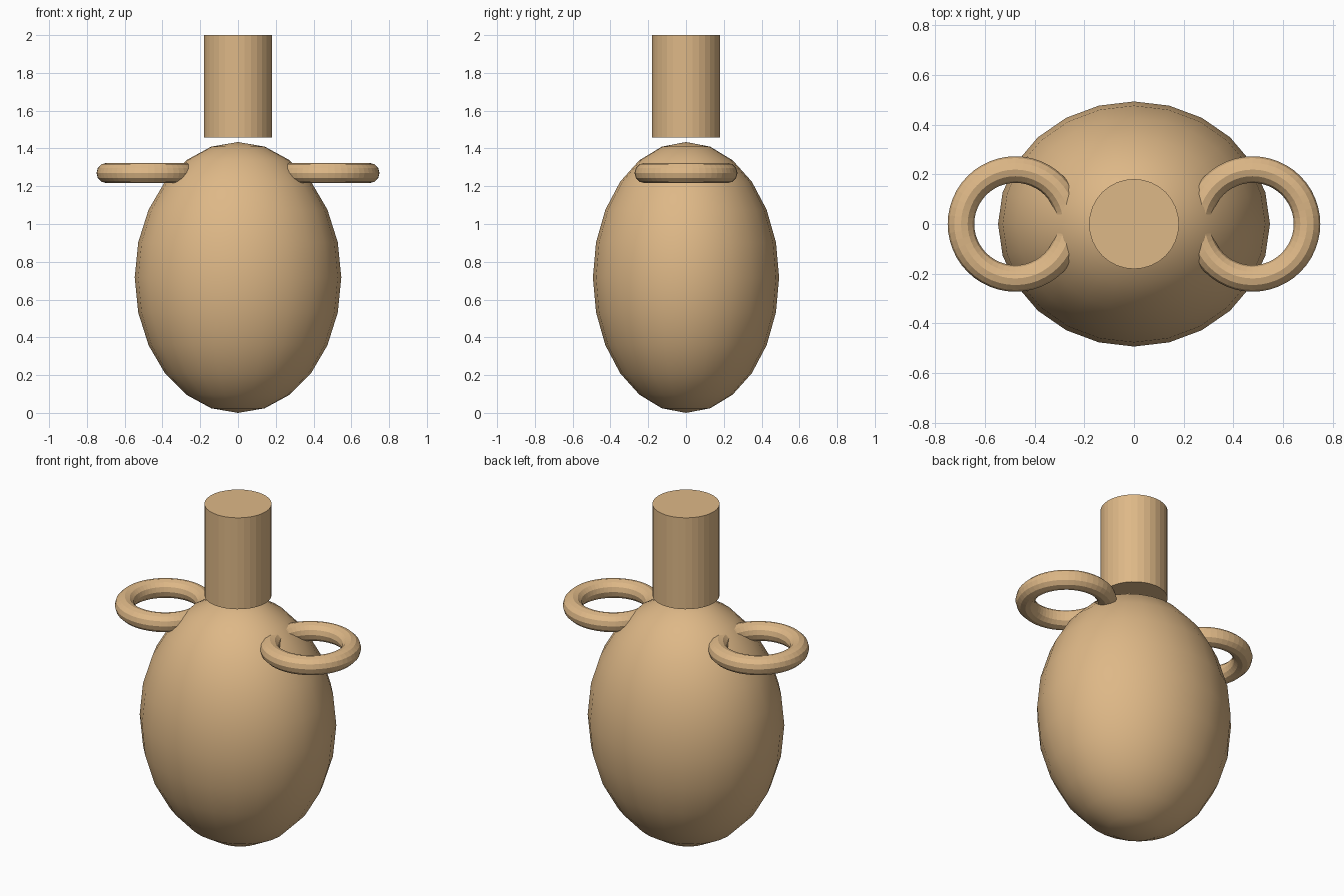
import bpy
import math

if "Cube" in bpy.data.objects:
    bpy.data.objects.remove(bpy.data.objects["Cube"])

clay = bpy.data.materials.new("tan_clay")
clay.diffuse_color = (0.730, 0.479, 0.242, 1)
clay.use_nodes = True
clay.node_tree.nodes["Principled BSDF"].inputs["Base Color"].default_value = clay.diffuse_color


def finish(name, smooth=False):
    obj = bpy.context.object
    obj.name = name
    obj.data.materials.append(clay)
    if smooth:
        bpy.ops.object.shade_smooth()
    return obj


# egg-shaped body
BODY_HALF = 0.717
bpy.ops.mesh.primitive_uv_sphere_add(segments=24, ring_count=12, radius=1,
                                     location=(0, 0, BODY_HALF))
body = finish("body", smooth=True)
body.scale = (0.547, 0.493, BODY_HALF)

# straight neck, floating just above the body
NECK_BOTTOM, NECK_TOP = 1.457, 2.0
bpy.ops.mesh.primitive_cylinder_add(vertices=32, radius=0.181,
                                    depth=NECK_TOP - NECK_BOTTOM,
                                    location=(0, 0, (NECK_BOTTOM + NECK_TOP) / 2))
finish("neck")

# horizontal ring handles on both shoulders
for side, x in (("left", -0.477), ("right", 0.477)):
    bpy.ops.mesh.primitive_torus_add(major_radius=0.219, minor_radius=0.0535,
                                     major_segments=48, minor_segments=12,
                                     location=(x, 0, 1.27))
    finish(side + "_handle")
